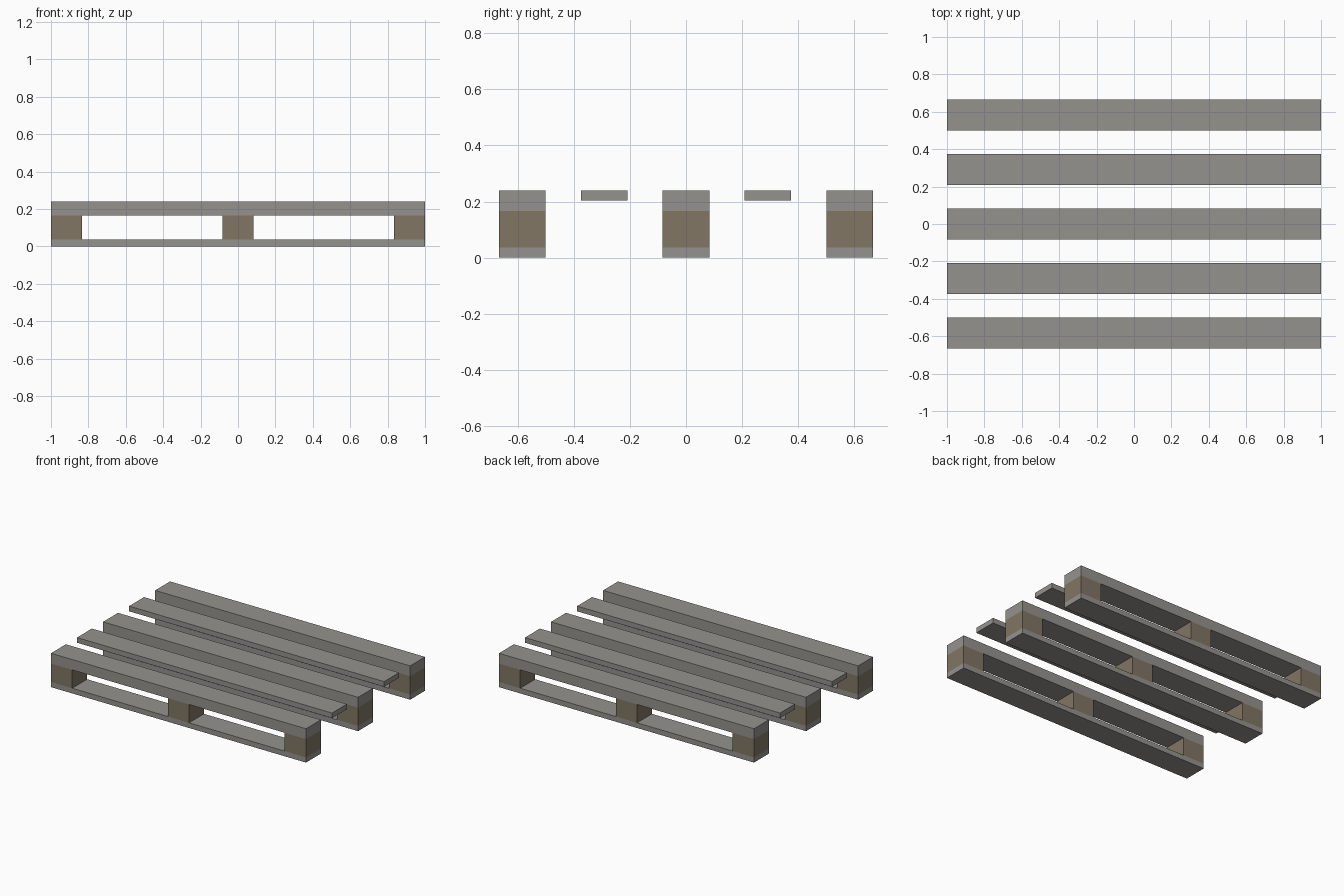
import bpy

if "Cube" in bpy.data.objects:
    bpy.data.objects.remove(bpy.data.objects["Cube"])

HALF = 1.0          # half length of the pallet
W = 0.1667          # width of boards and blocks
T = 0.0367          # thickness of a single board
H = 0.24            # overall height
BLOCK_TOP = H - 2 * T


def material(name, colour):
    mat = bpy.data.materials.new(name)
    mat.diffuse_color = (*colour, 1.0)
    mat.use_nodes = True
    mat.node_tree.nodes["Principled BSDF"].inputs["Base Color"].default_value = mat.diffuse_color
    return mat


board_mat = material("weathered_board", (0.30, 0.29, 0.27))
block_mat = material("brown_block", (0.22, 0.18, 0.13))


def box(name, x, y, z0, z1, length, mat):
    bpy.ops.mesh.primitive_cube_add(size=1, location=(x, y, (z0 + z1) / 2))
    ob = bpy.context.object
    ob.name = name
    ob.scale = (length, W, z1 - z0)
    bpy.ops.object.transform_apply(location=False, rotation=False, scale=True)
    ob.data.materials.append(mat)
    return ob


# Three runners: bottom board, three blocks, thick top board
for side, y in (("front", -0.5833), ("middle", 0.0), ("back", 0.5833)):
    box(f"{side}_bottom_board", 0, y, 0, T, 2 * HALF, board_mat)
    box(f"{side}_top_board", 0, y, BLOCK_TOP, H, 2 * HALF, board_mat)
    for place, x in (("left", -1), ("centre", 0), ("right", 1)):
        box(f"{side}_{place}_block", x * (HALF - W / 2), y, T, BLOCK_TOP, W, block_mat)

# Thin deck boards between the runners
for side, y in (("front", -0.2917), ("back", 0.2917)):
    box(f"{side}_thin_deck_board", 0, y, H - T, H, 2 * HALF, board_mat)
